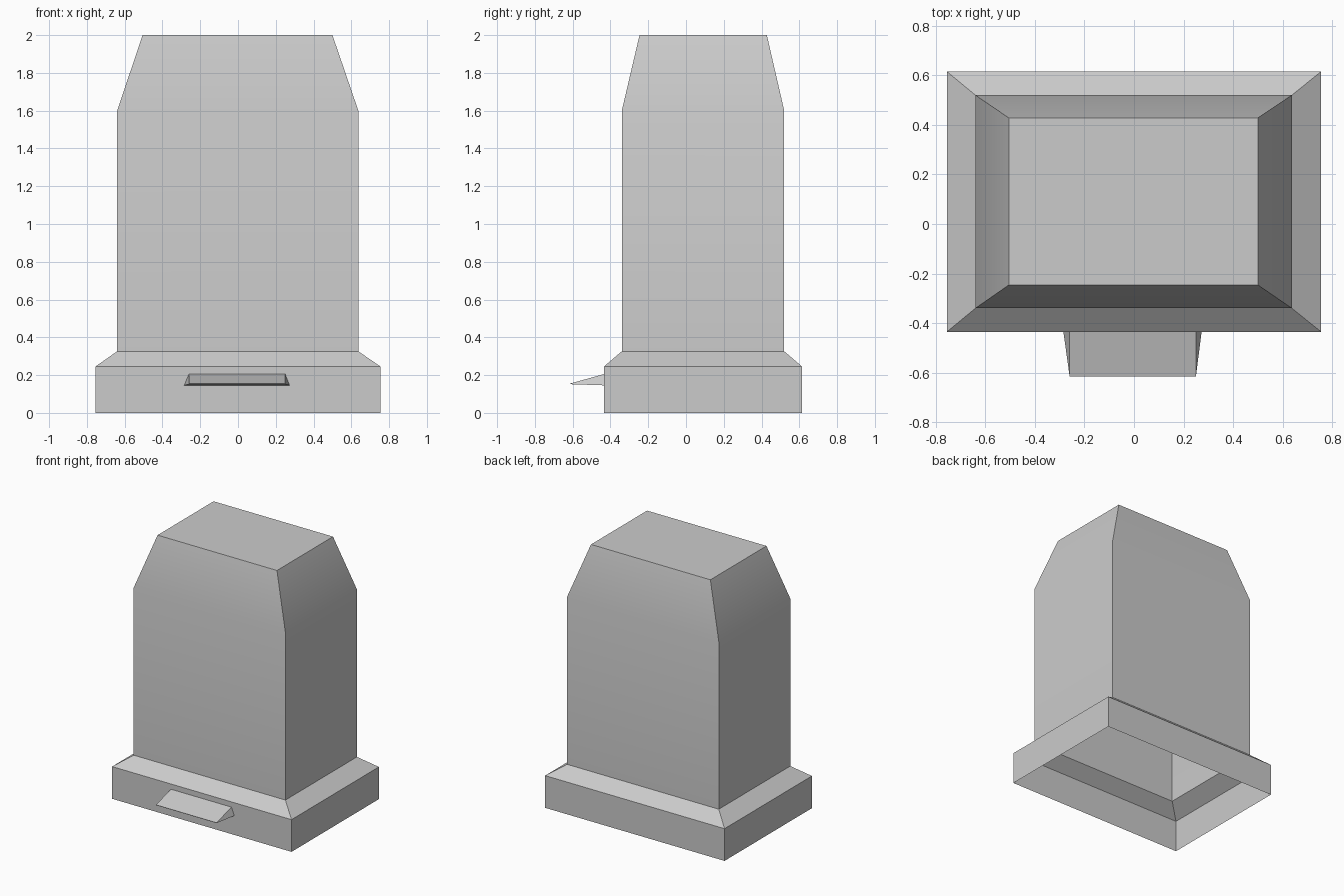
import bpy, bmesh, math

cube = bpy.data.objects.get("Cube")
if cube:
    bpy.data.objects.remove(cube, do_unlink=True)

grey = bpy.data.materials.new("plain grey")
grey.use_nodes = True
colour = (0.6, 0.6, 0.6, 1)
grey.diffuse_color = colour
grey.node_tree.nodes["Principled BSDF"].inputs["Base Color"].default_value = colour


def loft(name, sections, cap_start=False, cap_end=True):
    """Skin matching four-point sections into a shell."""
    bm = bmesh.new()
    rings = [[bm.verts.new(p) for p in ring] for ring in sections]
    for a, b in zip(rings, rings[1:]):
        for i in range(4):
            j = (i + 1) % 4
            bm.faces.new((a[i], a[j], b[j], b[i]))
    if cap_start:
        bm.faces.new(rings[0][::-1])
    if cap_end:
        bm.faces.new(rings[-1])
    mesh = bpy.data.meshes.new(name)
    bm.to_mesh(mesh)
    bm.free()
    mesh.materials.append(grey)
    obj = bpy.data.objects.new(name, mesh)
    bpy.context.collection.objects.link(obj)
    bpy.ops.object.select_all(action='DESELECT')
    obj.select_set(True)
    bpy.context.view_layer.objects.active = obj
    bpy.ops.object.shade_smooth_by_angle(angle=math.radians(30))
    return obj


def rectangle(x0, x1, y0, y1, z):
    return [(x0, y0, z), (x1, y0, z), (x1, y1, z), (x0, y1, z)]


# Hollow plinth, sloped shoulder and tapered body, open underneath
base = (-0.755, 0.755, -0.435, 0.615)
body = (-0.64, 0.637, -0.34, 0.52)
top = (-0.505, 0.5, -0.246, 0.428)
loft("pedestal_body", [
    rectangle(*base, 0), rectangle(*base, 0.245),
    rectangle(*body, 0.326), rectangle(*body, 1.6),
    rectangle(*top, 2)])

# Wedge-shaped front ledge, thinning to a narrow lip
wall, lip = base[2], -0.615
loft("front_ledge", [
    [(-0.285, wall, 0.146), (-0.26, wall, 0.205), (0.25, wall, 0.205), (0.273, wall, 0.146)][::-1],
    [(-0.26, lip, 0.152), (-0.26, lip, 0.155), (0.25, lip, 0.155), (0.25, lip, 0.152)][::-1]])
